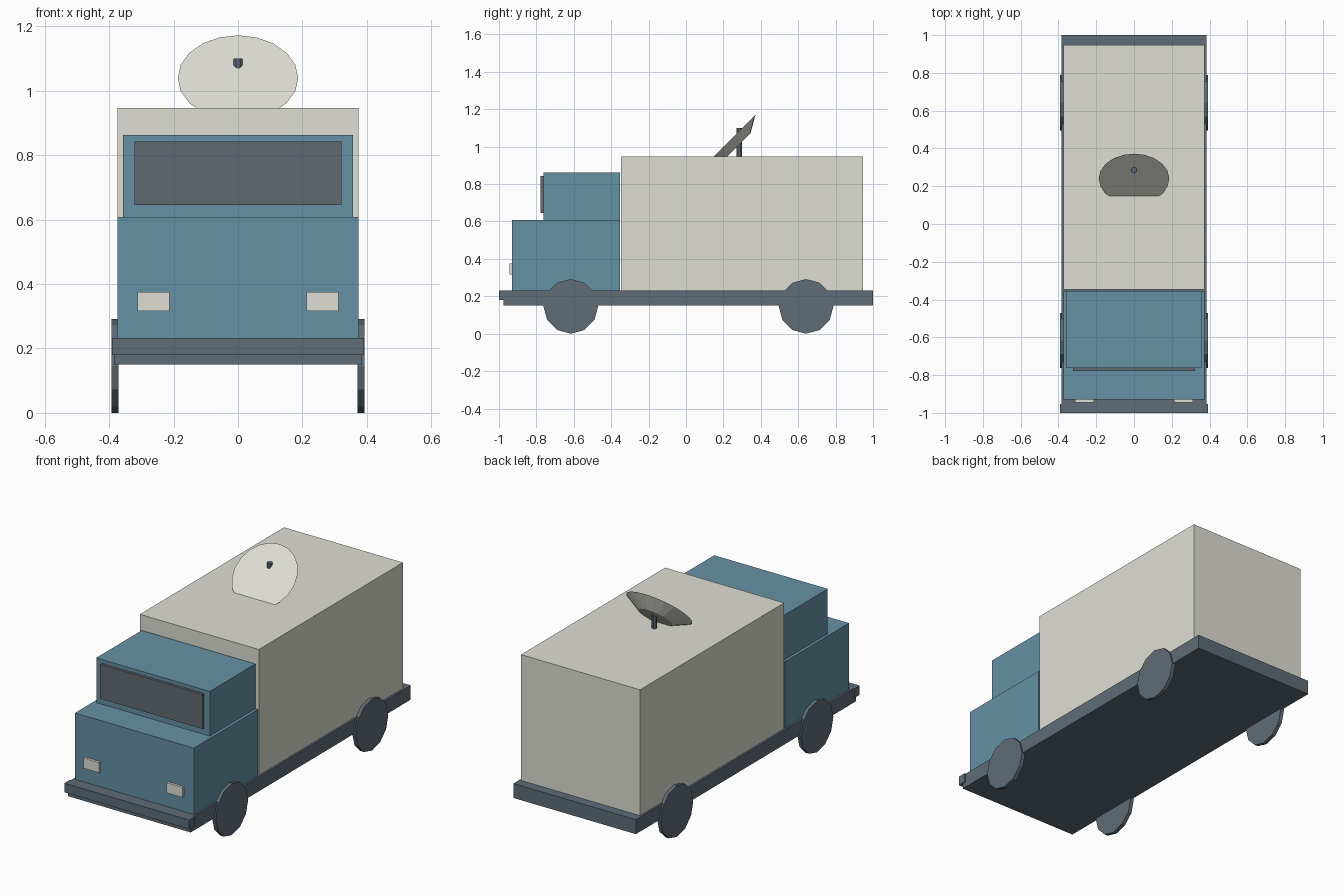
import bpy
import math
from mathutils import Vector

default = bpy.data.objects.get("Cube")
if default:
    bpy.data.objects.remove(default, do_unlink=True)


def linear(c):
    c /= 255
    return c / 12.92 if c <= 0.04045 else ((c + 0.055) / 1.055) ** 2.4


def material(name, r, g, b):
    colour = (linear(r), linear(g), linear(b), 1)
    mat = bpy.data.materials.new(name)
    mat.use_nodes = True
    mat.diffuse_color = colour
    mat.node_tree.nodes["Principled BSDF"].inputs["Base Color"].default_value = colour
    return mat


cream = material("cream", 223, 222, 213)
blue = material("steel blue", 101, 145, 165)
slate = material("dark slate", 94, 108, 118)
glass = material("grey glass", 98, 105, 113)


def finish(obj, name, mat):
    obj.name = name
    obj.data.materials.append(mat)
    return obj


def box(name, mat, x, y, z):
    """Box spanning the given (low, high) range on each axis."""
    bpy.ops.mesh.primitive_cube_add(size=1, location=[sum(r) / 2 for r in (x, y, z)])
    obj = bpy.context.object
    obj.scale = [r[1] - r[0] for r in (x, y, z)]
    bpy.ops.object.transform_apply(location=False, rotation=False, scale=True)
    return finish(obj, name, mat)


def wide(name, mat, half_width, y, z):
    return box(name, mat, (-half_width, half_width), y, z)


# Base frame and bumper
wide("chassis", slate, 0.385, (-0.975, 1.0), (0.15, 0.232))
wide("front_bumper", slate, 0.392, (-1.0, -0.952), (0.18, 0.232))

# Cab and cargo body
wide("lower_cab", blue, 0.374, (-0.93, -0.354), (0.232, 0.609))
wide("upper_cab", blue, 0.357, (-0.763, -0.354), (0.609, 0.863))
wide("windscreen", glass, 0.322, (-0.778, -0.763), (0.646, 0.842))
wide("cargo_box", cream, 0.374, (-0.347, 0.947), (0.232, 0.947))

# Headlights and wheels on both sides
for side, s in (("left", 1), ("right", -1)):
    box(side + "_headlight", cream, sorted((s * 0.212, s * 0.312)),
        (-0.944, -0.93), (0.317, 0.375))
    for end, y in (("front", -0.616), ("rear", 0.642)):
        bpy.ops.mesh.primitive_cylinder_add(
            vertices=12, radius=0.146, depth=0.022,
            location=(s * 0.382, y, 0.146), rotation=(0, math.pi / 2, 0))
        finish(bpy.context.object, f"{end}_{side}_wheel", slate)

# Roof dish: a shallow cone frustum tipped forward, sunk partly into the roof
depth = 0.052
facing = Vector((0, -1, 1)).normalized()
bpy.ops.mesh.primitive_cone_add(
    vertices=20, radius1=0.096, radius2=0.187, depth=depth,
    location=Vector((0, 0.24, 1.04)) - facing * depth / 2,
    rotation=(math.pi / 4, 0, 0))
finish(bpy.context.object, "roof_dish", cream)

# Post passing up through the dish
bpy.ops.mesh.primitive_cylinder_add(
    vertices=8, radius=0.015, depth=0.16, location=(0, 0.285, 1.02),
    rotation=(0, 0, math.pi / 8))
finish(bpy.context.object, "dish_post", slate)
